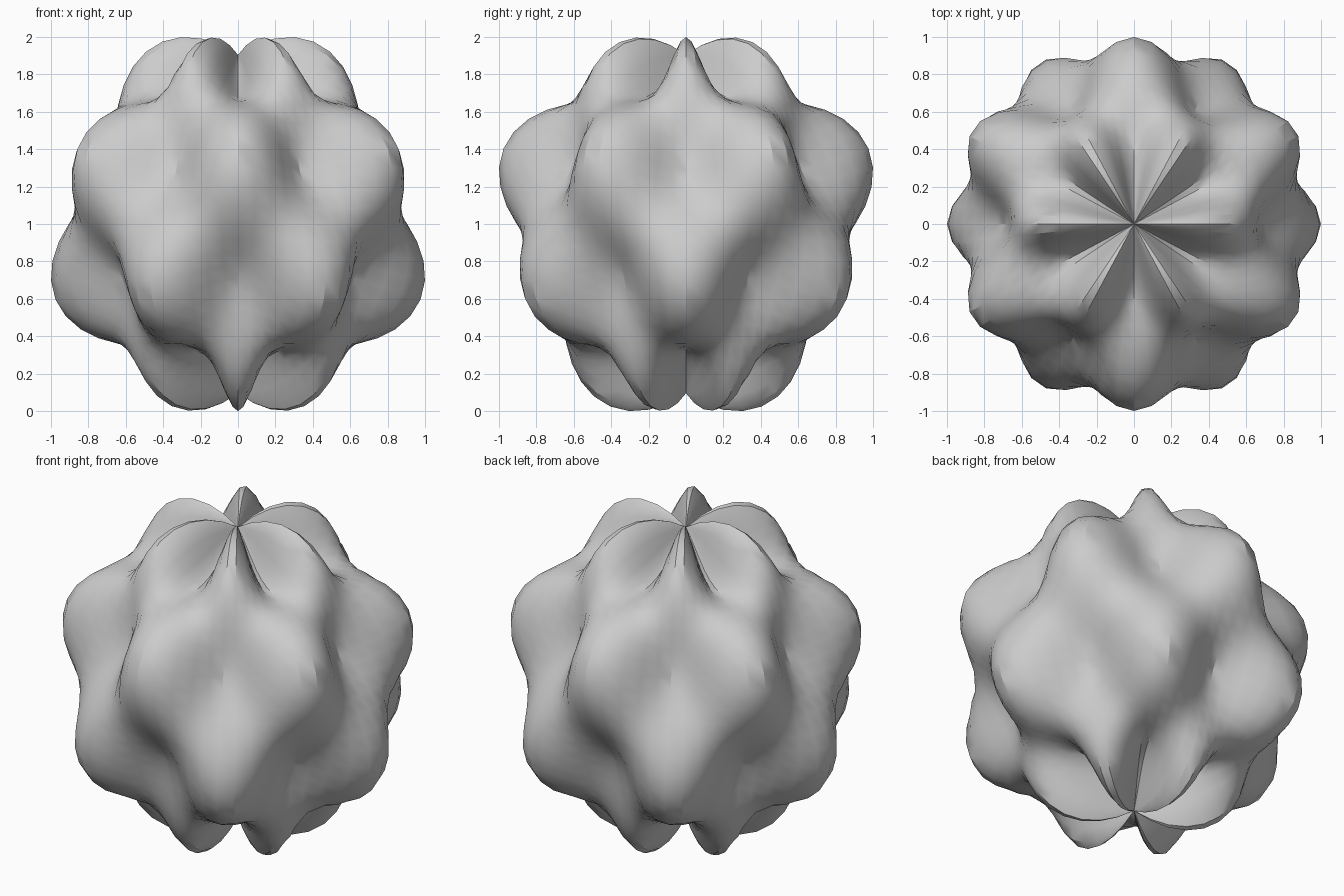
import bpy, bmesh, math

if "Cube" in bpy.data.objects:
    bpy.data.objects.remove(bpy.data.objects["Cube"])

RADIUS, BUMP = 0.905, 0.151   # mean radius and lobe height

# Sphere grid
bm = bmesh.new()
bmesh.ops.create_uvsphere(bm, u_segments=64, v_segments=32, radius=1.0)

# Lobes: six around, alternating from pole to pole
for v in bm.verts:
    theta = math.acos(max(-1.0, min(1.0, v.co.z)))
    phi = math.atan2(v.co.y, v.co.x)
    v.co *= RADIUS + BUMP * math.cos(6 * phi) * math.sin(4 * theta)

# Stand on the ground
low = min(v.co.z for v in bm.verts)
for v in bm.verts:
    v.co.z -= low

mesh = bpy.data.meshes.new("lobed_sphere")
bm.to_mesh(mesh)
bm.free()
body = bpy.data.objects.new("lobed_sphere", mesh)
bpy.context.collection.objects.link(body)

# Plain grey
grey = bpy.data.materials.new("light_grey")
grey.diffuse_color = (0.6, 0.6, 0.6, 1.0)
grey.use_nodes = True
grey.node_tree.nodes["Principled BSDF"].inputs["Base Color"].default_value = grey.diffuse_color
mesh.materials.append(grey)

# Smooth lobes with sharp creases
bpy.context.view_layer.objects.active = body
body.select_set(True)
bpy.ops.object.shade_smooth_by_angle(angle=math.radians(30))
